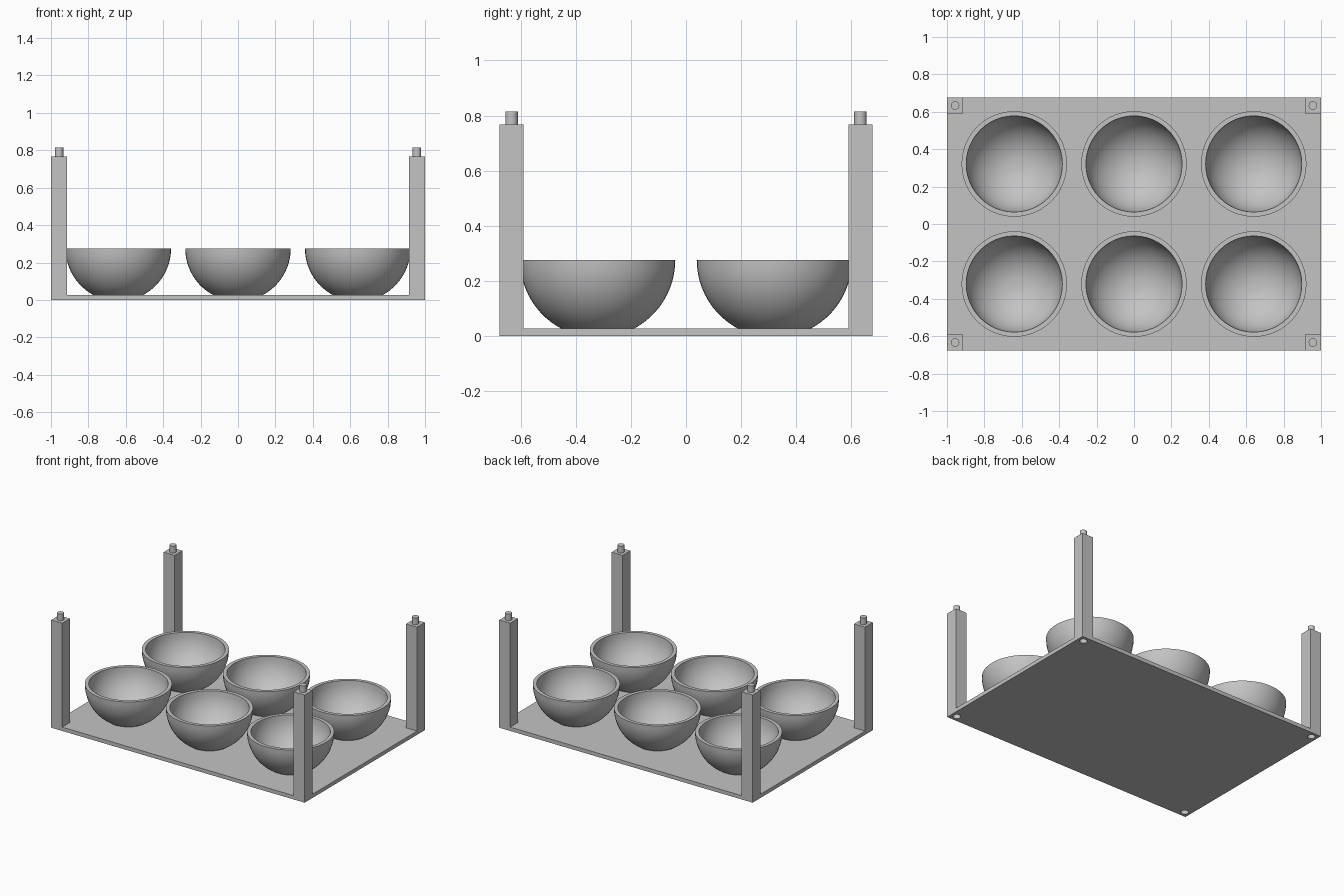
import bpy
import bmesh
import math
from mathutils import Matrix, Vector

cube = bpy.data.objects.get("Cube")
if cube:
    bpy.data.objects.remove(cube, do_unlink=True)

HALF_X, HALF_Y = 1.0, 0.677
PLATE_TOP, POST_TOP, PEG_TOP = 0.027, 0.768, 0.815
POST = 0.087
RIM_Z, OUTER_R, INNER_R = 0.275, 0.282, 0.257
BOWL_X, BOWL_Y = 0.64, 0.321

grey = bpy.data.materials.new("plain grey")
grey.use_nodes = True
grey.diffuse_color = (0.55, 0.55, 0.55, 1)
grey.node_tree.nodes["Principled BSDF"].inputs["Base Color"].default_value = (0.55, 0.55, 0.55, 1)


def add_object(name, bm, smooth=False):
    bmesh.ops.recalc_face_normals(bm, faces=bm.faces)
    mesh = bpy.data.meshes.new(name)
    bm.to_mesh(mesh)
    bm.free()
    mesh.materials.append(grey)
    obj = bpy.data.objects.new(name, mesh)
    bpy.context.collection.objects.link(obj)
    bpy.ops.object.select_all(action="DESELECT")
    obj.select_set(True)
    bpy.context.view_layer.objects.active = obj
    if smooth:
        bpy.ops.object.shade_smooth_by_angle(angle=math.radians(30))
    return obj


def cylinder(bm, x, y, z0, z1, radius):
    bmesh.ops.create_cone(bm, cap_ends=True, segments=32, radius1=radius, radius2=radius,
                          depth=z1 - z0, matrix=Matrix.Translation((x, y, (z0 + z1) / 2)))


corners = [(sx * (HALF_X - POST / 2), sy * (HALF_Y - POST / 2))
           for sx in (-1, 1) for sy in (-1, 1)]

# Base plate with four posts drawn up from its corners
bm = bmesh.new()
bmesh.ops.create_cube(bm, size=1, matrix=Matrix.Translation((0, 0, PLATE_TOP / 2))
                      @ Matrix.Diagonal((2 * HALF_X, 2 * HALF_Y, PLATE_TOP, 1)))
for axis, half in ((Vector((1, 0, 0)), HALF_X), (Vector((0, 1, 0)), HALF_Y)):
    for side in (-1, 1):
        bmesh.ops.bisect_plane(bm, geom=bm.verts[:] + bm.edges[:] + bm.faces[:],
                               plane_co=axis * side * (half - POST), plane_no=axis)
bm.normal_update()
tops = []
for face in bm.faces:
    c = face.calc_center_median()
    if face.normal.z > 0.9 and abs(c.x) > HALF_X - POST and abs(c.y) > HALF_Y - POST:
        tops.append(face)
for face in bmesh.ops.extrude_discrete_faces(bm, faces=tops)["faces"]:
    for v in face.verts:
        v.co.z = POST_TOP
bmesh.ops.dissolve_limit(bm, angle_limit=0.01, verts=bm.verts, edges=bm.edges)
frame = add_object("tray_frame", bm)

# Sockets under the posts
bm = bmesh.new()
for x, y in corners:
    cylinder(bm, x, y, -0.03, 0.05, 0.025)
cutter = add_object("socket_cutter", bm)
cutter.hide_render = True
cut = frame.modifiers.new("sockets", "BOOLEAN")
cut.operation = "DIFFERENCE"
cut.solver = "EXACT"
cut.object = cutter
bpy.context.view_layer.objects.active = frame
bpy.ops.object.modifier_apply(modifier=cut.name)
bpy.data.objects.remove(cutter, do_unlink=True)

# Pegs on top of the posts
bm = bmesh.new()
for x, y in corners:
    cylinder(bm, x, y, POST_TOP - 0.01, PEG_TOP, 0.0225)
add_object("post_pegs", bm, smooth=True)


# Bowls: a hollow half sphere resting in the plate
def arc(radius, depth, end):
    return [(radius * math.cos(a), RIM_Z - depth * math.sin(a))
            for a in (end * i / 12 for i in range(13))]


outer = arc(OUTER_R, OUTER_R, math.asin((RIM_Z - PLATE_TOP + 0.005) / OUTER_R))
inner = arc(INNER_R, RIM_Z - PLATE_TOP - 0.001, math.pi / 2)[:-1]
inner.append((0, inner[-1][1]))
profile = outer[::-1] + inner
bm = bmesh.new()
verts = [bm.verts.new((r, 0, z)) for r, z in profile]
edges = [bm.edges.new(pair) for pair in zip(verts, verts[1:])]
bmesh.ops.spin(bm, geom=verts + edges, axis=(0, 0, 1), cent=(0, 0, 0),
               angle=2 * math.pi, steps=48, use_merge=True)
bmesh.ops.remove_doubles(bm, verts=bm.verts, dist=0.0005)
bmesh.ops.holes_fill(bm, edges=[e for e in bm.edges if e.is_boundary], sides=0)
bowl = add_object("bowl", bm, smooth=True)

spots = [(col * BOWL_X, row * BOWL_Y) for row in (-1, 1) for col in (-1, 0, 1)]
for i, (x, y) in enumerate(spots):
    obj = bowl if i == 0 else bowl.copy()
    if i:
        bpy.context.collection.objects.link(obj)
    obj.name = f"bowl_{i + 1}"
    obj.location = (x, y, 0)
